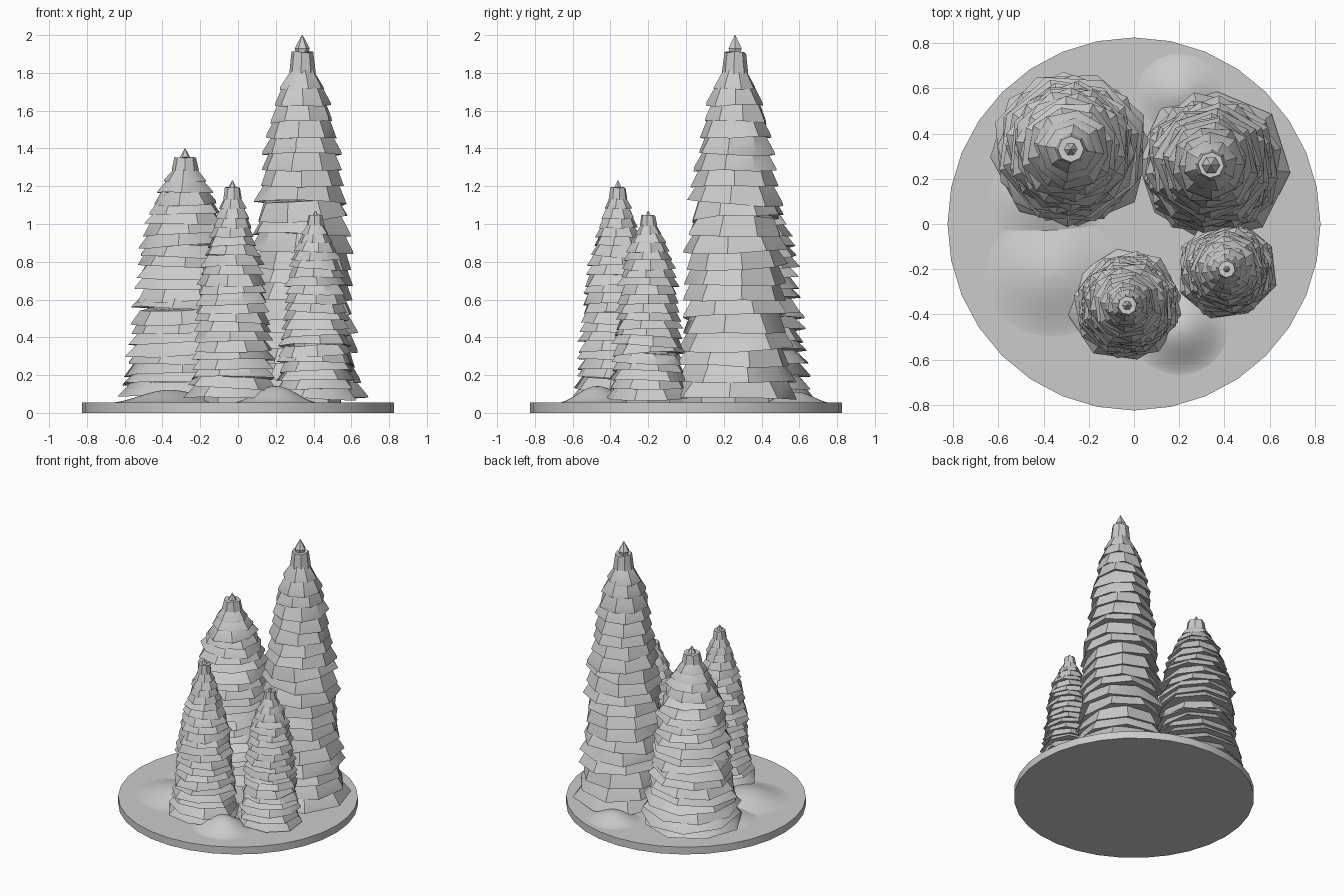
import bpy, bmesh, math, random
from mathutils import Matrix, Vector

random.seed(4)
cube = bpy.data.objects.get("Cube")
if cube:
    bpy.data.objects.remove(cube, do_unlink=True)

grey = bpy.data.materials.new("plain_grey")
grey.use_nodes = True
colour = (0.6, 0.6, 0.6, 1)
grey.diffuse_color = colour
grey.node_tree.nodes["Principled BSDF"].inputs["Base Color"].default_value = colour


def finish(name, bm, angle):
    bmesh.ops.recalc_face_normals(bm, faces=bm.faces)
    mesh = bpy.data.meshes.new(name)
    bm.to_mesh(mesh)
    bm.free()
    mesh.materials.append(grey)
    ob = bpy.data.objects.new(name, mesh)
    bpy.context.collection.objects.link(ob)
    bpy.ops.object.select_all(action='DESELECT')
    ob.select_set(True)
    bpy.context.view_layer.objects.active = ob
    bpy.ops.object.shade_smooth_by_angle(angle=math.radians(angle))
    return ob


def loft(bm, rings, cap_ends=True):
    """Skin a list of equal rings of points."""
    loops = [[bm.verts.new(p) for p in ring] for ring in rings]
    n = len(loops[0])
    for a, b in zip(loops, loops[1:]):
        for i in range(n):
            j = (i + 1) % n
            bm.faces.new((a[i], a[j], b[j], b[i]))
    if cap_ends:
        bm.faces.new(loops[0])
        bm.faces.new(loops[-1])


def ring(radii, z, turn=0):
    n = len(radii)
    return [Vector((r * math.cos(turn + math.tau * i / n),
                    r * math.sin(turn + math.tau * i / n), z))
            for i, r in enumerate(radii)]


def radius_at(profile, z):
    for (za, ra), (zb, rb) in zip(profile, profile[1:]):
        if z <= zb:
            return ra + (rb - ra) * max(0, z - za) / (zb - za)
    return profile[-1][1]


def add_tier(bm, centre, z, height, low, high, sides, tilt):
    """One drooping skirt of branches with a ragged, tilted rim."""
    turn = random.uniform(0, math.tau)
    rim = [low * random.uniform(0.95, 1.06) for _ in range(sides)]
    lip = height * 0.14
    rings = [ring([r * 0.6 for r in rim], z + height * 0.3, turn),
             ring(rim, z, turn),
             ring([r * 0.985 for r in rim], z + lip, turn),
             ring([high] * sides, z + height * 1.25, turn)]
    axis = Vector((random.uniform(-1, 1), random.uniform(-1, 1), 0.001)).normalized()
    spin = Matrix.Rotation(math.radians(random.uniform(0, tilt)), 3, axis)
    pivot = Vector((0, 0, z))
    for r in rings:
        for p in r:
            p.z += random.uniform(-0.08, 0.08) * height
            p[:] = spin @ (p - pivot) + pivot + centre
    loft(bm, rings)


def add_tree(name, x, y, top, tip, count, sides, profile):
    bm = bmesh.new()
    centre = Vector((x, y, 0))
    start, end = profile[0][0], profile[-1][0]
    step = (end - start) / (count - 1)
    for i in range(count):
        z = start + i * step
        low = radius_at(profile, z)
        high = min(radius_at(profile, z + step) * 0.84, low * 0.82)
        add_tier(bm, centre, z, step, low, high, sides, 5 if i < count - 3 else 1)
    # Inner trunk core up to the neck, then the pointed bud
    core = [(0.03, profile[0][1] * 0.6)]
    core += [(z, r * 0.6) for z, r in profile]
    neck = top - 3 * tip
    core += [(neck, tip * 0.62), (top - 1.75 * tip, tip), (top, 0.002)]
    loft(bm, [[p + centre for p in ring([r] * 6, z)] for z, r in core])
    return finish(name, bm, 35)


add_tree("tall_tree", 0.34, 0.26, 2.0, 0.04, 21, 8,
         [(0.08, 0.34), (0.2, 0.31), (0.5, 0.285), (0.9, 0.265), (1.1, 0.245),
          (1.4, 0.2), (1.6, 0.16), (1.7, 0.125), (1.8, 0.07)])
add_tree("broad_tree", -0.28, 0.33, 1.4, 0.04, 22, 8,
         [(0.09, 0.35), (0.25, 0.325), (0.5, 0.285), (0.8, 0.26), (1.0, 0.215),
          (1.12, 0.17), (1.2, 0.125), (1.28, 0.07)])
add_tree("front_tree", -0.03, -0.36, 1.23, 0.03, 22, 8,
         [(0.08, 0.25), (0.2, 0.225), (0.45, 0.205), (0.65, 0.19), (0.8, 0.16),
          (0.95, 0.11), (1.05, 0.085), (1.13, 0.05)])
add_tree("small_tree", 0.41, -0.2, 1.07, 0.027, 21, 8,
         [(0.08, 0.22), (0.2, 0.205), (0.45, 0.18), (0.65, 0.16), (0.8, 0.135),
          (0.9, 0.095), (0.99, 0.045)])

# Round base plate
bm = bmesh.new()
loft(bm, [ring([0.825] * 32, 0), ring([0.825] * 32, 0.055)])
finish("base_plate", bm, 30)


# Soft mounds of ground
def add_mound(name, x, y, rx, ry, height):
    bm = bmesh.new()
    rings = []
    for k in range(9):
        t = 1 - k / 8
        z = 0.052 + height * (0.5 + 0.5 * math.cos(math.pi * t))
        rings.append([Vector((x + p.x * rx, y + p.y * ry, z))
                      for p in ring([max(t, 0.01)] * 28, 0)])
    loft(bm, rings)
    finish(name, bm, 60)


add_mound("left_mound", -0.36, -0.22, 0.34, 0.32, 0.07)
add_mound("front_mound", 0.2, -0.47, 0.24, 0.22, 0.09)
add_mound("back_mound", 0.2, 0.58, 0.22, 0.2, 0.06)
add_mound("side_mound", -0.38, 0.12, 0.3, 0.26, 0.06)
